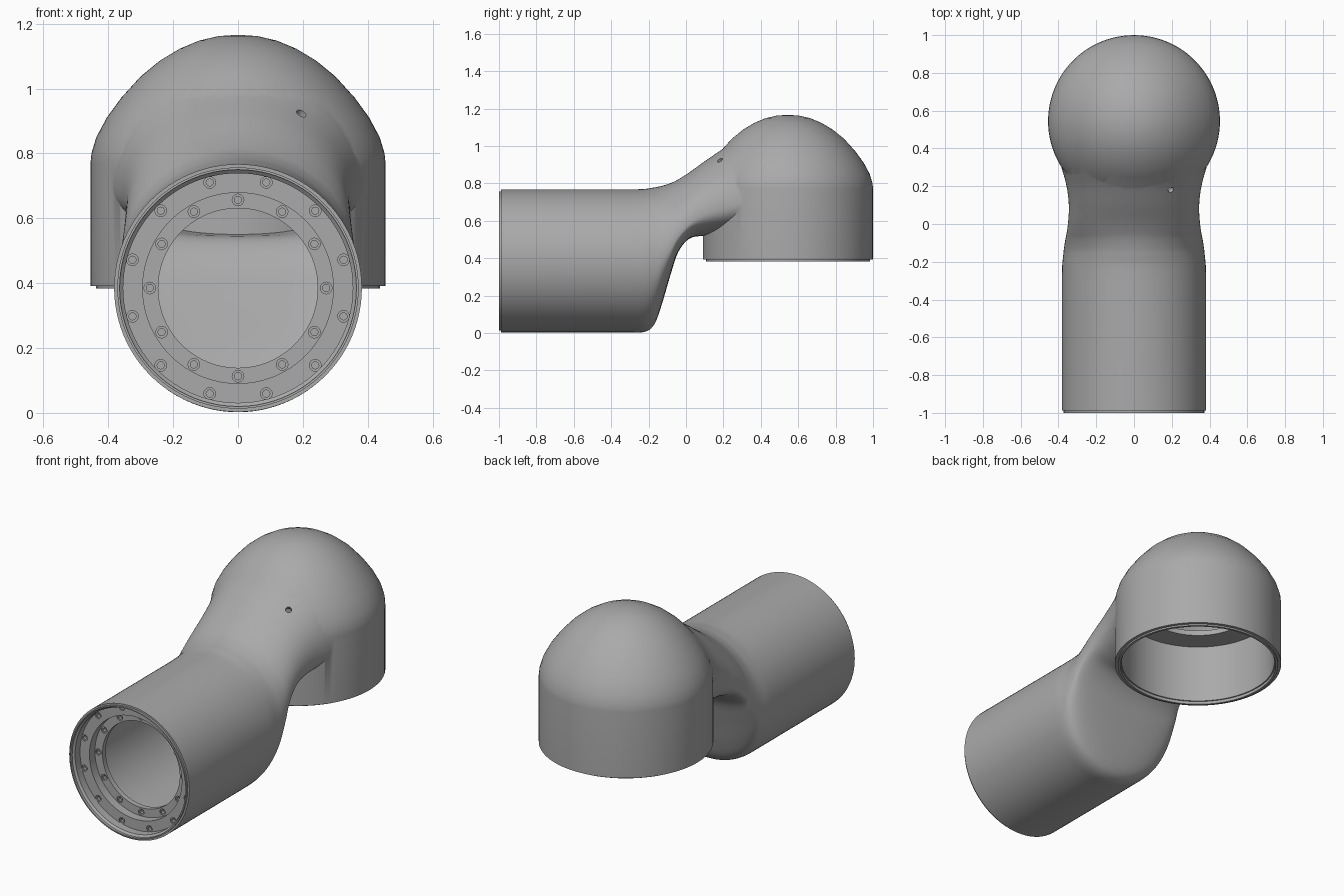
import bpy, bmesh
from math import sin, cos, pi, copysign
from mathutils import Matrix, Vector

cube = bpy.data.objects.get("Cube")
if cube:
    bpy.data.objects.remove(cube, do_unlink=True)

grey = bpy.data.materials.new("cast_grey")
grey.use_nodes = True
grey.diffuse_color = (0.4, 0.4, 0.4, 1)
grey.node_tree.nodes["Principled BSDF"].inputs["Base Color"].default_value = (0.4, 0.4, 0.4, 1)


def add_skin(bm, rings):
    """Closed solid through a list of rings with equal point counts."""
    rows = [[bm.verts.new(p) for p in ring] for ring in rings]
    n = len(rows[0])
    for a, b in zip(rows, rows[1:]):
        for i in range(n):
            j = (i + 1) % n
            bm.faces.new((a[i], a[j], b[j], b[i]))
    bm.faces.new(rows[0])
    bm.faces.new(rows[-1])


def lathe_rings(profile, matrix, n=96):
    return [[matrix @ Vector((r * cos(2 * pi * i / n), r * sin(2 * pi * i / n), h))
             for i in range(n)] for r, h in profile]


def solid(name, *ring_sets):
    bm = bmesh.new()
    for rings in ring_sets:
        add_skin(bm, rings)
    bmesh.ops.recalc_face_normals(bm, faces=bm.faces)
    mesh = bpy.data.meshes.new(name)
    bm.to_mesh(mesh)
    bm.free()
    mesh.materials.append(grey)
    obj = bpy.data.objects.new(name, mesh)
    bpy.context.collection.objects.link(obj)
    return obj


def combine(target, tool, operation):
    """Apply a boolean and discard the tool."""
    tool.hide_render = True
    mod = target.modifiers.new("bool", 'BOOLEAN')
    mod.operation, mod.object, mod.solver = operation, tool, 'EXACT'
    bpy.context.view_layer.objects.active = target
    bpy.ops.object.modifier_apply(modifier=mod.name)
    bpy.data.objects.remove(tool, do_unlink=True)


def smooth_stations(stations, steps=5):
    """Catmull-Rom interpolation between section stations."""
    out = []
    last = len(stations) - 1
    for k in range(last):
        quad = [stations[max(0, min(last, k + d))] for d in (-1, 0, 1, 2)]
        for s in range(steps):
            t = s / steps
            out.append([b + t / 2 * (c - a + t * (2*a - 5*b + 4*c - d + t * (3*(b - c) + d - a)))
                        for a, b, c, d in zip(*quad)])
    return out + [list(stations[-1])]


def loft_rings(stations, inset=0.0, n=96):
    rings = []
    for y, w, top, mid, low, power in smooth_stations(stations):
        ring = []
        for i in range(n):
            c, s = cos(2 * pi * i / n), sin(2 * pi * i / n)
            e = 1 if s >= 0 else 2 / power
            height = top - mid if s >= 0 else mid - low
            ring.append(Vector(((w - inset) * copysign(abs(c) ** e, c), y,
                                mid + (height - inset) * copysign(abs(s) ** e, s))))
        rings.append(ring)
    return rings


AXIS_Z = 0.385
UPRIGHT = Matrix.Translation((0, 0.545, 0))
FORWARD = Matrix.Translation((0, 0, AXIS_Z)) @ Matrix.Rotation(-pi / 2, 4, 'X')

# Neck sections: y, half width, top, middle, bottom, lower squareness
neck = [
    (-0.30, .382, .767, .385, .003, 2),
    (-0.22, .380, .770, .385, .006, 2),
    (-0.17, .375, .778, .390, .045, 2.1),
    (-0.13, .371, .786, .405, .150, 2.3),
    (-0.08, .363, .802, .460, .320, 2.5),
    (-0.04, .355, .822, .520, .435, 2.5),
    (0.02, .348, .860, .585, .505, 2.5),
    (0.10, .345, .918, .640, .520, 2.5),
    (0.20, .357, .987, .680, .530, 2.5),
    (0.30, .384, 1.066, .700, .550, 2.5),
    (0.40, .412, 1.118, .700, .570, 2.5),
    (0.48, .420, 1.130, .700, .580, 2.5),
]
dome = [(.455, .77), (.452, .80), (.437, .85), (.405, .91), (.36, .972), (.30, 1.038),
        (.24, 1.087), (.18, 1.123), (.12, 1.148), (.06, 1.162), (.015, 1.165)]

# Outer casting: straight barrel running into the neck, joined to the domed head
barrel = lathe_rings([(.372, -1), (.372, -.988), (.382, -.988)], FORWARD)
# turn the lathed rings so their points line up with the neck sections
barrel = [[Vector((p.x, p.y, 2 * AXIS_Z - p.z)) for p in ring] for ring in barrel]
housing = solid("joint_housing", barrel + loft_rings(neck))
head = solid("head", lathe_rings([(.438, .383), (.438, .392), (.455, .392)] + dome, UPRIGHT))
combine(housing, head, 'UNION')

# Hollow neck, kept apart from the head socket by a liner
inner = [(-0.85,) + neck[0][1:]] + neck
combine(housing, solid("neck_cavity", loft_rings(inner, .03)), 'DIFFERENCE')
combine(housing, solid("socket_liner", lathe_rings([(.44, .45), (.44, .77)], UPRIGHT)), 'UNION')

# Space under the dome, then the stepped socket open at the bottom
dome_space = [(.418, .772)] + [(r - .028, h - .028) for r, h in dome[2:-1]]
combine(housing, solid("dome_cavity", lathe_rings(dome_space, UPRIGHT)), 'DIFFERENCE')
socket = [(.425, .3), (.425, .40), (.418, .40), (.418, .74), (.29, .74), (.29, .80)]
combine(housing, solid("socket_bore", lathe_rings(socket, UPRIGHT)), 'DIFFERENCE')

# Stepped flange bore at the front
bore = [(.365, -1.1), (.365, -.985), (.354, -.975), (.354, -.93), (.294, -.93),
        (.294, -.88), (.246, -.88), (.246, -.80)]
combine(housing, solid("flange_bore", lathe_rings(bore, FORWARD)), 'DIFFERENCE')

# Two circles of counterbored screw holes
holes = []
for radius, face, start in ((.337, -.93, pi / 12), (.272, -.88, 0)):
    for k in range(12):
        a = start + k * pi / 6
        place = FORWARD @ Matrix.Translation((radius * cos(a), radius * sin(a), face))
        holes.append(lathe_rings([(.018, -.01), (.018, .006), (.011, .006), (.011, .022)], place, 16))
combine(housing, solid("screw_holes", *holes), 'DIFFERENCE')

# Small port on the neck
aim = Vector((.45, -.5, .74)).to_track_quat('Z', 'Y').to_matrix().to_4x4()
port = Matrix.Translation((.187, .19, .91)) @ aim
combine(housing, solid("port", lathe_rings([(.016, -.02), (.016, .06)], port, 20)), 'DIFFERENCE')

bpy.ops.object.select_all(action='DESELECT')
housing.select_set(True)
bpy.context.view_layer.objects.active = housing
bpy.ops.object.shade_smooth_by_angle(angle=0.6)
